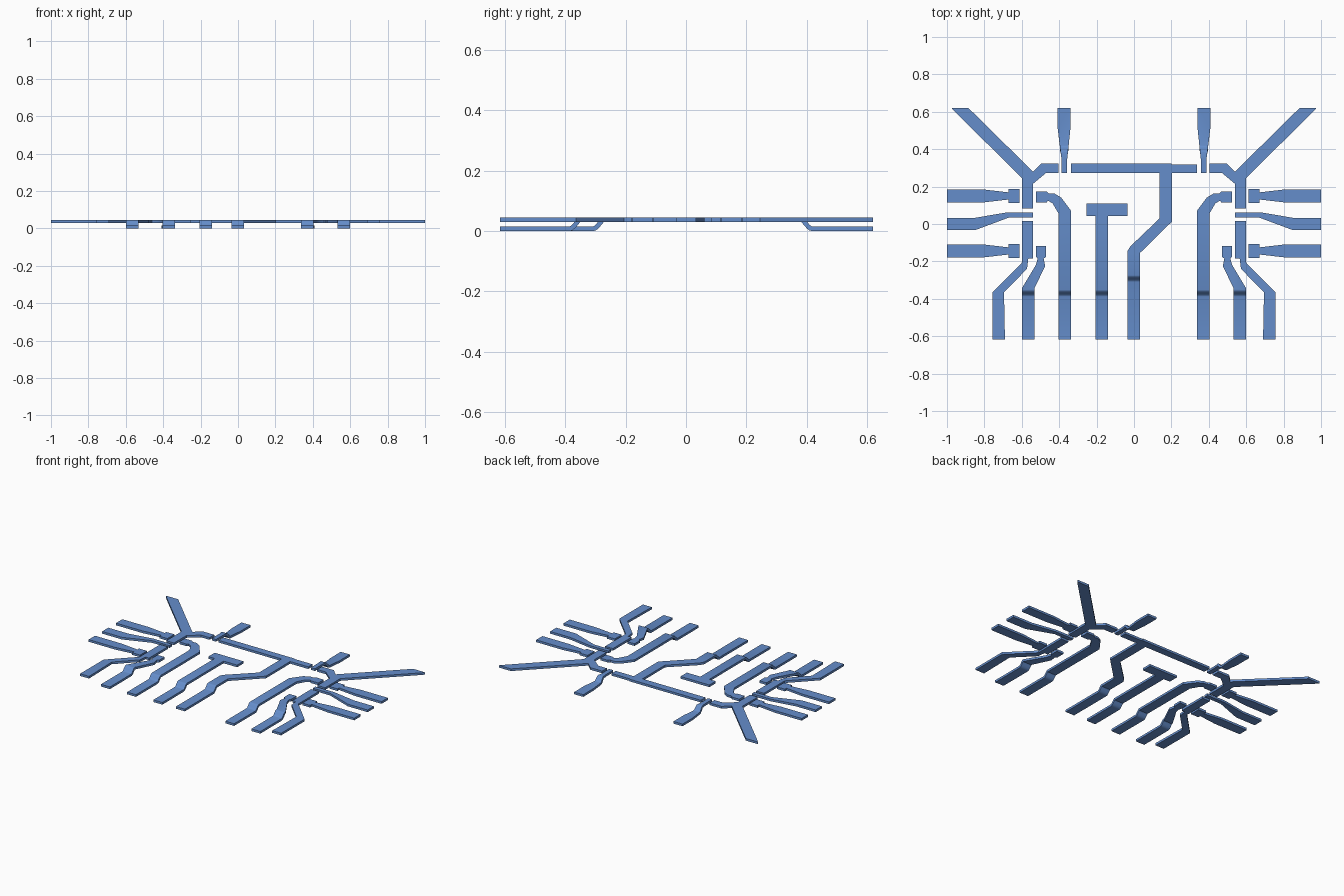
import bpy, bmesh

cube = bpy.data.objects.get("Cube")
if cube:
    bpy.data.objects.remove(cube, do_unlink=True)

TOP, DROP, THICK = 0.045, 0.03, 0.015   # sheet height, bend depth, sheet thickness
BEND, STEPS = 0.036, 8                  # bend length and smoothness
FRONT, BACK = -0.617, 0.62

blue = bpy.data.materials.new("blue_metal")
blue.use_nodes = True
colour = (0.13, 0.27, 0.6, 1)
blue.diffuse_color = colour
blue.node_tree.nodes["Principled BSDF"].inputs["Base Color"].default_value = colour


def strip(name, outline, bend=None):
    """Flat sheet part; past the bend line (away from the centre) it steps down."""
    bm = bmesh.new()
    face = bm.faces.new([bm.verts.new((x, y, TOP)) for x, y in outline])
    face.normal_update()
    if face.normal.z < 0:
        face.normal_flip()
    if bend is not None:
        for i in range(STEPS + 1):
            y = bend + BEND * (i / STEPS - 0.5)
            bmesh.ops.bisect_plane(bm, geom=bm.verts[:] + bm.edges[:] + bm.faces[:],
                                   plane_co=(0, y, 0), plane_no=(0, 1, 0))
        way = 1 if bend > 0 else -1
        for v in bm.verts:
            t = min(1, max(0, way * (v.co.y - bend) / BEND + 0.5))
            v.co.z = TOP - DROP * t * t * (3 - 2 * t)
    mesh = bpy.data.meshes.new(name)
    bm.to_mesh(mesh)
    bm.free()
    mesh.materials.append(blue)
    obj = bpy.data.objects.new(name, mesh)
    bpy.context.collection.objects.link(obj)
    bpy.ops.object.select_all(action='DESELECT')
    obj.select_set(True)
    bpy.context.view_layer.objects.active = obj
    mod = obj.modifiers.new("thickness", 'SOLIDIFY')
    mod.thickness, mod.offset, mod.use_even_offset = THICK, -1, True
    bpy.ops.object.modifier_apply(modifier=mod.name)
    bpy.ops.object.shade_smooth_by_angle(angle=0.6)


def pair(name, outline, bend=None):
    for side, sign in (("left", 1), ("right", -1)):
        strip(side + "_" + name, [(sign * x, y) for x, y in outline], bend)


def side_lead(name, y):
    """Tapered lead pointing sideways with a square pad at its inner end."""
    half = [(1, 0.034), (0.8, 0.034), (0.67, 0.019), (0.67, 0.037), (0.611, 0.037)]
    pair(name, [(x, y + h) for x, h in half] + [(x, y - h) for x, h in reversed(half)])


# Corner arms with a diagonal tie bar
pair("corner_arm", [(0.975, BACK), (0.885, BACK), (0.54, 0.28), (0.495, 0.323),
                    (0.405, 0.323), (0.405, 0.273), (0.47, 0.273), (0.54, 0.215),
                    (0.54, 0.083), (0.598, 0.083), (0.598, 0.245), (0.965, 0.607)])

# Side leads
side_lead("upper_side_lead", 0.15)
side_lead("lower_side_lead", -0.144)
pair("middle_side_lead", [(1, 0.033), (0.85, 0.033), (0.68, 0.062), (0.54, 0.062),
                          (0.54, 0.034), (0.67, 0.034), (0.85, -0.033), (1, -0.033)])

# Front leads
pair("outer_front_lead", [(0.54, 0.016), (0.598, 0.016), (0.598, -0.205), (0.757, -0.365),
                          (0.757, FRONT), (0.69, FRONT), (0.695, -0.365), (0.572, -0.24),
                          (0.565, -0.185), (0.54, -0.185)])
pair("middle_front_lead", [(0.523, -0.118), (0.47, -0.118), (0.47, -0.175), (0.483, -0.185),
                           (0.475, -0.225), (0.533, -0.345), (0.533, FRONT), (0.6, FRONT),
                           (0.6, -0.345), (0.525, -0.22), (0.515, -0.185), (0.523, -0.175)],
     -0.37)
pair("inner_front_lead", [(0.523, 0.174), (0.467, 0.174), (0.455, 0.163), (0.425, 0.163),
                          (0.39, 0.142), (0.336, 0.07), (0.336, FRONT), (0.403, FRONT),
                          (0.403, 0.055), (0.435, 0.11), (0.46, 0.125), (0.467, 0.115),
                          (0.523, 0.115)], -0.37)

# Back leads
pair("back_lead", [(0.408, BACK), (0.34, BACK), (0.34, 0.51), (0.357, 0.35), (0.357, 0.273),
                   (0.388, 0.273), (0.388, 0.35), (0.408, 0.51)], 0.402)

# Centre pieces
strip("tee_lead", [(-0.253, 0.11), (-0.036, 0.11), (-0.036, 0.042), (-0.138, 0.042),
                   (-0.138, FRONT), (-0.205, FRONT), (-0.205, 0.042), (-0.253, 0.042)], -0.37)
strip("centre_bus_lead", [(-0.338, 0.323), (0.2, 0.323), (0.2, 0.318), (0.338, 0.318),
                          (0.338, 0.273), (0.202, 0.273), (0.202, 0.012), (0.032, -0.155),
                          (0.032, FRONT), (-0.035, FRONT), (-0.035, -0.145), (-0.02, -0.12),
                          (0.137, 0.03), (0.137, 0.273), (-0.338, 0.273)], -0.292)
